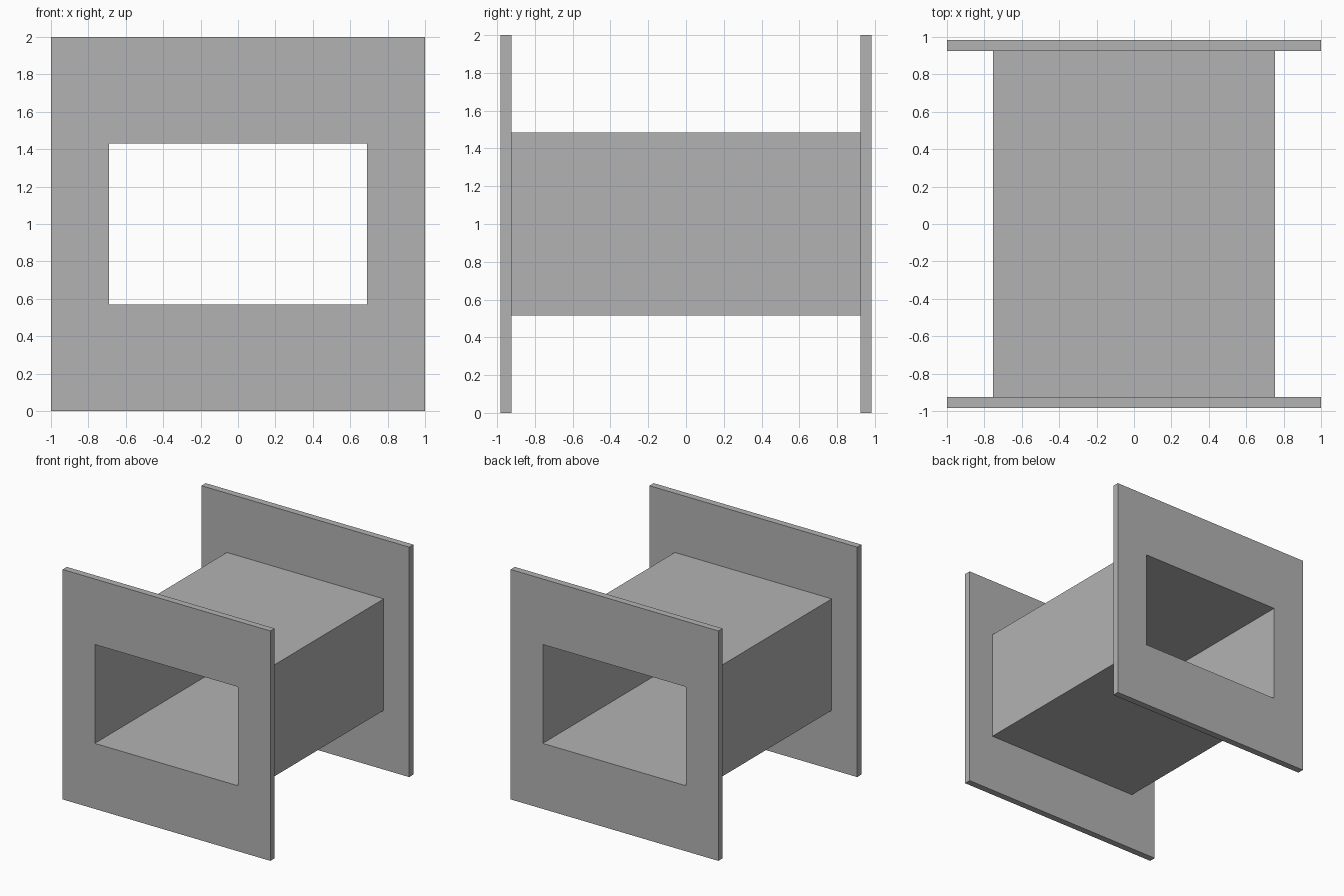
import bpy
import bmesh

cube = bpy.data.objects.get("Cube")
if cube:
    bpy.data.objects.remove(cube, do_unlink=True)

grey = bpy.data.materials.new("plain grey")
grey.use_nodes = True
colour = (0.45, 0.45, 0.45, 1)
grey.diffuse_color = colour
grey.node_tree.nodes["Principled BSDF"].inputs["Base Color"].default_value = colour

MID_Z = 1.0
OPENING = (0.69, 0.43)      # half width, half height of the duct bore
DUCT = (0.755, 0.485)
PLATE = (1.0, 1.0)
INNER_Y, OUTER_Y = 0.925, 0.983


def rectangular_frame(name, outer, y0, y1):
    """Rectangle with the duct opening through it, running from y0 to y1."""
    bm = bmesh.new()

    def loop(half, y):
        w, h = half
        return [bm.verts.new((sx * w, y, MID_Z + sz * h))
                for sx, sz in ((-1, -1), (1, -1), (1, 1), (-1, 1))]

    loops = [loop(outer, y0), loop(outer, y1), loop(OPENING, y1), loop(OPENING, y0)]
    for k in range(4):
        a, b = loops[k], loops[(k + 1) % 4]
        for i in range(4):
            j = (i + 1) % 4
            bm.faces.new((a[i], a[j], b[j], b[i]))
    bmesh.ops.recalc_face_normals(bm, faces=bm.faces)
    mesh = bpy.data.meshes.new(name)
    bm.to_mesh(mesh)
    bm.free()
    mesh.materials.append(grey)
    obj = bpy.data.objects.new(name, mesh)
    bpy.context.collection.objects.link(obj)
    return obj


# Hollow duct with a square flange at each end
rectangular_frame("duct", DUCT, -INNER_Y, INNER_Y)
rectangular_frame("front_flange", PLATE, -OUTER_Y, -INNER_Y)
rectangular_frame("back_flange", PLATE, INNER_Y, OUTER_Y)
